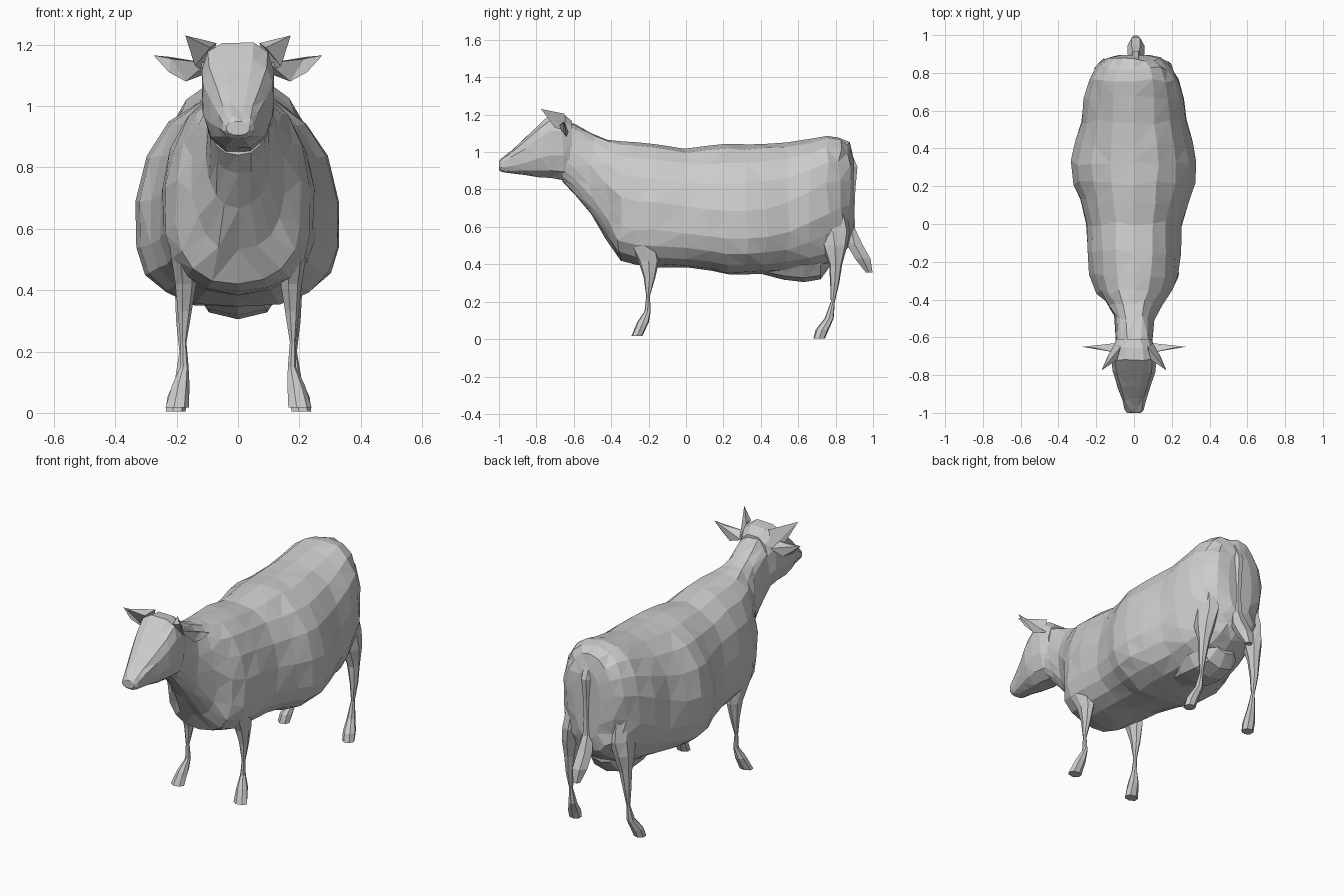
import bpy, bmesh, math, random
from mathutils import Vector

random.seed(4)


def finish(name, bm):
    bmesh.ops.recalc_face_normals(bm, faces=bm.faces)
    bmesh.ops.triangulate(bm, faces=bm.faces)
    me = bpy.data.meshes.new(name)
    bm.to_mesh(me)
    bm.free()
    ob = bpy.data.objects.new(name, me)
    bpy.context.collection.objects.link(ob)
    return ob


def loft(name, rings, rough=0.0):
    """Skin a list of equal-length point rings, cap both ends, optionally roughen."""
    bm = bmesh.new()
    vs = [[bm.verts.new(p) for p in r] for r in rings]
    n = len(rings[0])
    for a, b in zip(vs, vs[1:]):
        for i in range(n):
            j = (i + 1) % n
            bm.faces.new((a[i], a[j], b[j], b[i]))
    bm.faces.new(vs[0])
    bm.faces.new(vs[-1][::-1])
    for v in [v for r in vs[1:-1] for v in r]:
        # uneven facets: mostly slide along the surface, barely change the outline
        v.co += Vector((random.uniform(-.5, .5), random.uniform(-2, 2),
                        random.uniform(-.5, .5))) * rough
    return finish(name, bm)


def egg(y, low, high, half, mid, e=2.2, e_low=2.5, n=18):
    """Upright egg section: widest at height mid, squarer as e and e_low grow."""
    pts = []
    for i in range(n):
        a = 2 * math.pi * (i + .5) / n
        c, s = math.cos(a), math.sin(a)
        k = 2 / (e if s > 0 else e_low)
        x = math.copysign(abs(c) ** k, c) * half
        z = math.copysign(abs(s) ** k, s)
        pts.append(Vector((x, y, mid + z * ((high - mid) if s > 0 else (mid - low)))))
    return pts


def flat_ring(x, y, z, rx, ry, n=7):
    return [Vector((x + rx * math.cos(2 * math.pi * i / n),
                    y + ry * math.sin(2 * math.pi * i / n), z)) for i in range(n)]


def spike(name, base, tip):
    """Closed pyramid from a base outline to a tip point."""
    bm = bmesh.new()
    b = [bm.verts.new(p) for p in base]
    t = bm.verts.new(tip)
    bm.faces.new(b)
    for i in range(len(b)):
        bm.faces.new((b[i], b[(i + 1) % len(b)], t))
    return finish(name, bm)


# body and neck: y, low, high, half width, height of widest point, squareness
body = [(-.66, .84, 1.18, .10, 1.00, 2.4), (-.60, .78, 1.155, .10, .97, 2.4),
        (-.50, .67, 1.10, .105, .88, 2.4), (-.42, .53, 1.07, .15, .78, 2.2),
        (-.36, .42, 1.06, .205, .68, 2.2), (-.27, .395, 1.055, .24, .65, 2.2),
        (-.15, .385, 1.045, .25, .65, 2.2), (0, .38, 1.02, .255, .63, 2.2),
        (.12, .365, 1.03, .29, .61, 2.2), (.22, .345, 1.04, .325, .60, 2.2),
        (.32, .342, 1.04, .336, .60, 2.2), (.42, .35, 1.045, .315, .61, 2.2),
        (.54, .36, 1.05, .28, .64, 2.3), (.66, .37, 1.07, .268, .71, 2.3),
        (.76, .40, 1.088, .24, .76, 2.4), (.83, .45, 1.078, .20, .78, 2.4),
        (.87, .50, 1.05, .15, .79, 2.3), (.895, .58, .97, .08, .79, 2.2)]
loft("body", [egg(*r) for r in body], rough=.008)

# head, squarish, with a broad poll and tapering to the muzzle
head = [(-.61, .84, 1.17, .095, 1.02, 2.6), (-.66, .845, 1.205, .118, 1.05, 3),
        (-.72, .855, 1.21, .122, 1.05, 3), (-.78, .862, 1.15, .116, 1.02, 3),
        (-.86, .876, 1.08, .09, .98, 2.8), (-.93, .885, 1.015, .064, .95, 2.6),
        (-.98, .893, .97, .052, .93, 2.4), (-1.0, .905, .95, .038, .93, 2.2)]
loft("head", [egg(*r, n=12) for r in head], rough=.004)

# udder under the belly
udder = [(.38, .355, .58, .10, .45), (.52, .318, .58, .145, .45), (.63, .305, .58, .145, .45),
         (.72, .32, .58, .12, .45), (.77, .39, .58, .08, .49)]
loft("udder", [egg(*r, n=10) for r in udder])

# legs: x, y, z, x radius, y radius
front_leg = [(.175, -.28, .72, .045, .08), (.183, -.245, .55, .045, .085),
             (.172, -.20, .42, .036, .058), (.175, -.195, .33, .024, .032),
             (.178, -.203, .23, .010, .010), (.175, -.205, .15, .014, .017),
             (.188, -.23, .09, .030, .032), (.20, -.262, .018, .040, .030)]
back_leg = [(.14, .76, .72, .05, .09), (.15, .785, .58, .056, .095),
            (.165, .795, .50, .05, .07), (.175, .80, .40, .034, .036),
            (.182, .795, .30, .022, .025), (.182, .785, .20, .010, .011),
            (.185, .765, .11, .022, .025), (.20, .728, .05, .034, .036),
            (.205, .712, .004, .034, .032)]
for side, s in (("left", -1), ("right", 1)):
    for kind, leg in (("front", front_leg), ("back", back_leg)):
        loft(f"{kind}_leg_{side}", [flat_ring(s * x, *r) for x, *r in leg])

    # ears spread sideways, flat and pointed
    spike(f"ear_{side}", [(s * .09, -.63, 1.11), (s * .17, -.64, 1.08),
                          (s * .225, -.655, 1.11), (s * .22, -.655, 1.16),
                          (s * .10, -.68, 1.14)],
          (s * .275, -.65, 1.165))
    # horns point up and forward from the poll
    spike(f"horn_{side}", [(s * .07, -.65, 1.205), (s * .10, -.63, 1.11),
                           (s * .14, -.70, 1.13), (s * .09, -.72, 1.19)],
          (s * .172, -.775, 1.23))

# tail hanging down the rump, then the tuft kicking out behind
tail = [(.85, 1.03, .03, .025), (.893, .92, .03, .027), (.89, .80, .022, .018),
        (.885, .68, .022, .018), (.882, .59, .03, .026), (.90, .51, .045, .048),
        (.945, .43, .045, .048), (.98, .355, .022, .02)]
loft("tail", [flat_ring(.01, y, z, rx, ry, 6) for y, z, rx, ry in tail])
